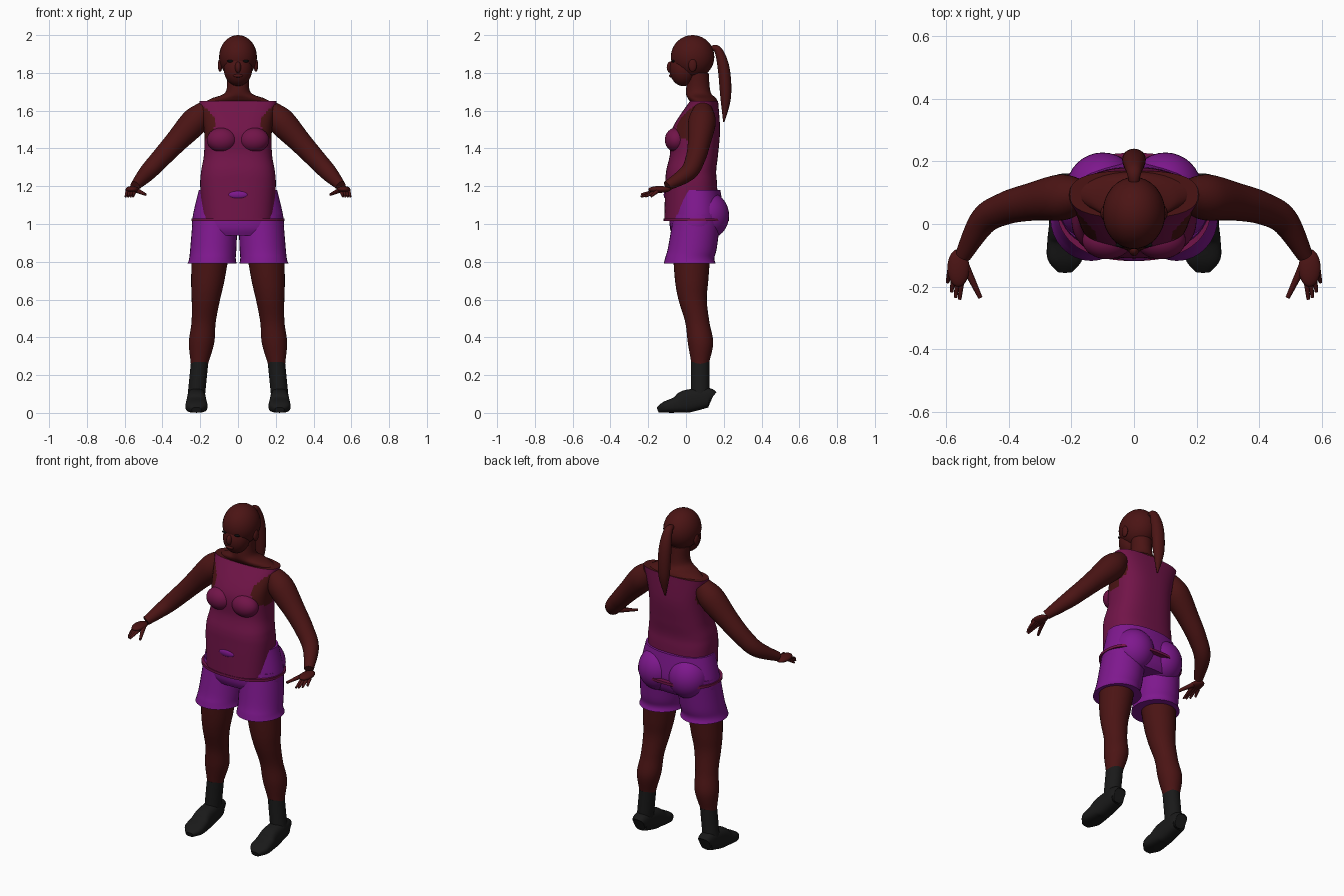
import bpy, bmesh, math
from mathutils import Vector, Matrix

if "Cube" in bpy.data.objects:
    bpy.data.objects.remove(bpy.data.objects["Cube"], do_unlink=True)


def material(name, *color):
    m = bpy.data.materials.new(name)
    m.use_nodes = True
    m.diffuse_color = (*color, 1)
    bsdf = next(n for n in m.node_tree.nodes if n.type == 'BSDF_PRINCIPLED')
    bsdf.inputs["Base Color"].default_value = (*color, 1)
    return m


SKIN = material("dark skin", .07, .007, .007)
SHIRT = material("plum cloth", .165, .007, .065)
SHORTS = material("violet cloth", .21, .009, .27)
BOOT = material("black leather", .01, .01, .01)
EYE = material("eye black", .004, .004, .004)
X, Y, Z = Matrix.Identity(3)


def finish(name, bm, materials, mirror, rule=None):
    bmesh.ops.recalc_face_normals(bm, faces=bm.faces)
    for face in bm.faces:
        face.smooth = True
        if rule:
            face.material_index = rule(face.calc_center_median(), face.normal)
    mesh = bpy.data.meshes.new(name)
    bm.to_mesh(mesh)
    bm.free()
    mesh.set_sharp_from_angle(angle=math.radians(50))
    for m in materials:
        mesh.materials.append(m)
    ob = bpy.data.objects.new(name, mesh)
    bpy.context.collection.objects.link(ob)
    if mirror:
        ob.modifiers.new("mirror", 'MIRROR')


def spline(points, steps):
    """Smooth curve through tuples of any length."""
    padded = [points[0], *points, points[-1]]
    curve = []
    for before, start, end, after in zip(padded, padded[1:], padded[2:], padded[3:]):
        for step in range(steps):
            t = step / steps
            curve.append([b + t * (c - a) / 2 + t * t * (a - 2.5 * b + 2 * c - d / 2)
                          + t ** 3 * (1.5 * (b - c) + (d - a) / 2)
                          for a, b, c, d in zip(before, start, end, after)])
    return curve + [list(points[-1])]


def loft(name, rings, *materials, side=None, power=2, sides=32, steps=8, mirror=False, rule=None):
    """Skin rings (x, y, z, radius, radius); level, or square to the path if side is set."""
    bm = bmesh.new()
    rows = spline(rings, steps)
    centres = [Vector(row[:3]) for row in rows]
    loops = []
    for i, (*_, ra, rb) in enumerate(rows):
        u, v = X, Y
        if side:
            along = (centres[min(i + 1, len(rows) - 1)] - centres[max(i - 1, 0)]).normalized()
            u = (side - side.dot(along) * along).normalized()
            v = along.cross(u)
        loop = []
        for k in range(sides):
            angle = math.tau * k / sides
            c, s = math.cos(angle), math.sin(angle)
            loop.append(bm.verts.new(centres[i]
                                     + u * math.copysign(abs(c) ** (2 / power), c) * ra
                                     + v * math.copysign(abs(s) ** (2 / power), s) * rb))
        loops.append(loop)
    for low, high in zip(loops, loops[1:]):
        for k in range(sides):
            bm.faces.new((low[k - 1], low[k], high[k], high[k - 1]))
    bm.faces.new(loops[0])
    bm.faces.new(loops[-1])
    finish(name, bm, materials, mirror, rule)


def trunk(rows):
    """Centred rings from height, half width, front y and back y."""
    return [(0, (front + back) / 2, z, width, (back - front) / 2)
            for z, width, front, back in rows]


def ball(name, centre, size, mat, mirror=False):
    bm = bmesh.new()
    bmesh.ops.create_uvsphere(bm, u_segments=32, v_segments=20, radius=1,
                              matrix=Matrix.LocRotScale(Vector(centre), None, Vector(size)))
    finish(name, bm, [mat], mirror)


# Head and face
ball("skull", (0, .035, 1.885), (.1, .115, .115), SKIN)
ball("face_and_jaw", (0, -.015, 1.82), (.075, .072, .09), SKIN)
ball("nose", (0, -.083, 1.83), (.016, .019, .03), SKIN)
ball("lips", (0, -.08, 1.785), (.026, .01, .009), SKIN)
ball("ears", (.095, .035, 1.84), (.012, .022, .034), SKIN, mirror=True)
ball("eyes", (.038, -.067, 1.862), (.021, .008, .007), EYE, mirror=True)

# Neck, spreading into the shoulders
loft("neck", trunk([(1.8, .06, .01, .12), (1.7, .065, 0, .13),
                    (1.665, .14, .01, .16), (1.64, .19, .03, .17)]), SKIN)

# Ponytail
loft("ponytail", [(0, y, z, r, r * .85) for y, z, r in (
    (.13, 1.93, .015), (.17, 1.92, .025), (.2, 1.82, .037),
    (.21, 1.67, .033), (.2, 1.54, .004))], SKIN, side=X)


# Sleeveless shirt, with skin showing at the neck and in the arm openings
def shirt_opening(centre, normal):
    neck = normal.z > .9 and centre.z > 1.6
    edge = .12 + 8 * (centre.z - 1.53) ** 2
    if centre.y > .08:
        edge += .04
    return int(neck or abs(centre.x) > edge and centre.z > 1.44)


loft("shirt", trunk([(1.02, .19, -.115, .17), (1.2, .2, -.11, .165), (1.28, .195, -.105, .16),
                     (1.37, .18, -.085, .17), (1.5, .18, -.075, .18), (1.65, .205, .02, .17)]),
     SHIRT, SKIN, power=2.6, sides=72, steps=12, rule=shirt_opening)
ball("bust", (.085, -.052, 1.445), (.08, .06, .065), SHIRT, mirror=True)
hem_outline = (.246, -.118, .227)
loft("shirt_hem", trunk([(z, *hem_outline) for z in (1.015, 1.03)]), SHIRT, power=2.3, sides=64)

# Shorts
loft("shorts_hips", trunk([(1.18, .207, -.07, .182), (1.05, .238, -.085, .2),
                           (.98, .242, -.085, .19), (.94, .22, -.07, .17)]),
     SHORTS, power=2.2, sides=48)
ball("shorts_seat", (.1, .115, 1.045), (.115, .113, .125), SHORTS, mirror=True)
loft("shorts_legs", [(x, y, z, r, r * 1.06) for x, y, z, r in (
    (.12, .06, 1.05, .118), (.13, .035, .88, .122), (.135, .02, .82, .123), (.137, .02, .79, .13))],
    SHORTS, mirror=True)
ball("shorts_waist_patch", (0, -.108, 1.155), (.05, .01, .02), SHORTS)

# Arms slope straight down and outward
loft("arms", [(x, y, 1.79 - 1.08 * x, r, r) for x, y, r in (
    (.17, .09, .05), (.23, .085, .073), (.33, .07, .06),
    (.41, .05, .052), (.48, .01, .045), (.545, -.1, .026))], SKIN, side=Z, mirror=True)
ball("palms", (.56, -.14, 1.183), (.035, .06, .018), SKIN, mirror=True)


def finger(name, root, tip, radius):
    loft(name, [(*root, radius, radius), (*tip, radius / 2, radius / 2)],
         SKIN, side=Z, sides=12, steps=4, mirror=True)


# Fingers fan out from the palm
for i, name in enumerate(("little", "ring", "middle", "index")):
    spread = .013 * i
    finger(name + "_fingers", (.585 - spread, -.15, 1.175),
           (.595 - spread, .006 * (3 - i) ** 2 - .24, 1.145), .011)
finger("thumbs", (.54, -.13, 1.18), (.49, -.235, 1.156), .014)


# Legs lean outward toward the feet
def leg_x(z):
    return .23 - z / 10


loft("legs", [(leg_x(z), y, z, r, r) for y, z, r in (
    (.03, .86, .1), (.03, .7, .088), (.035, .6, .075), (.06, .48, .064),
    (.077, .37, .067), (.075, .26, .046), (.075, .2, .04))], SKIN, mirror=True)

# Boots
loft("boot_shafts", [(leg_x(z), .075, z, .046, .049) for z in (.27, .08)], BOOT, mirror=True)
loft("boot_feet", [(.22, y, h + max(y, 0) / 4, width, h) for y, h, width in (
    (.137, .04, .035), (.11, .053, .046), (0, .06, .051), (-.05, .043, .056),
    (-.11, .03, .056), (-.15, .015, .025))], BOOT, side=X, power=2.8, mirror=True)
